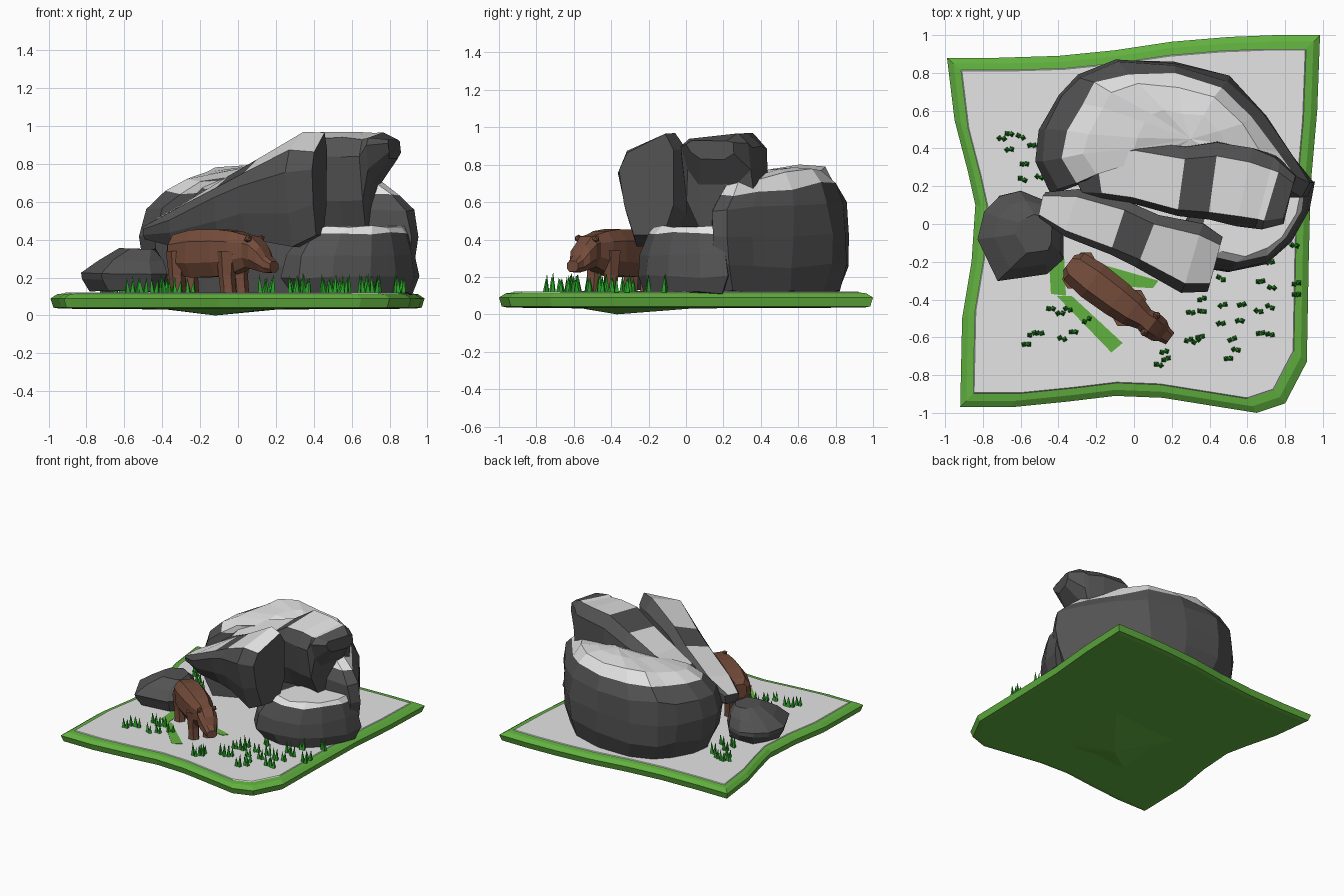
import bpy, bmesh, math, random
from mathutils import Vector

if "Cube" in bpy.data.objects:
    bpy.data.objects.remove(bpy.data.objects["Cube"])
random.seed(4)

def mat(name, r, g, b):
    m = bpy.data.materials.new(name)
    m.diffuse_color = (r, g, b, 1)
    m.use_nodes = True
    m.node_tree.nodes["Principled BSDF"].inputs["Base Color"].default_value = m.diffuse_color
    return m

ROCK = mat("dark rock", .085, .085, .086)
SNOW = mat("pale stone", .78, .78, .78)
GREEN = mat("rim green", .12, .44, .05)
GRASS = mat("grass green", .022, .36, .02)
BROWN = mat("bear brown", .175, .072, .043)

def skin(name, rings, mats, rule=None, jitter=0, tip0=None, tip1=None):
    """Bridge closed rings; ends are fans (if a tip is given) or flat caps.
    rule(segment, side) gives the material; segment -1 / 99 are the ends."""
    rule = rule or (lambda i, j: 0)
    bm = bmesh.new()
    j3 = lambda: Vector([random.uniform(-jitter, jitter) for _ in range(3)])
    vs = [[bm.verts.new(Vector(p) + j3()) for p in r] for r in rings]
    n = len(rings[0])
    for i in range(len(vs) - 1):
        for j in range(n):
            k = (j + 1) % n
            f = bm.faces.new((vs[i][j], vs[i][k], vs[i + 1][k], vs[i + 1][j]))
            f.material_index = rule(i, j)
    for ring, tip, seg in ((vs[0], tip0, -1), (vs[-1], tip1, 99)):
        if tip:
            c = bm.verts.new(tip)
            fs = [bm.faces.new((ring[j], ring[(j + 1) % n], c)) for j in range(n)]
        else:
            fs = [bm.faces.new(ring)]
        for f in fs:
            f.material_index = rule(seg, 0)
    bmesh.ops.recalc_face_normals(bm, faces=bm.faces)
    return finish(name, bm, mats)

def finish(name, bm, mats):
    me = bpy.data.meshes.new(name)
    bm.to_mesh(me)
    bm.free()
    for m in mats:
        me.materials.append(m)
    ob = bpy.data.objects.new(name, me)
    bpy.context.collection.objects.link(ob)
    return ob

def stack(outline, pivot, levels):
    """Horizontal rings: outline scaled about pivot, per (z, scale, tilt along y)."""
    px, py = pivot
    return [[(px + (x - px) * s, py + (y - py) * s, z + t * (y - py)) for x, y in outline]
            for z, s, t in levels]

def loft(path, flat=.7, prof=None):
    """Upright eight-sided rings along a path of (x, y, half width, low z, high z)."""
    prof = prof or [(-flat, 1), (flat, 1), (1, .75), (1, .3), (flat, 0), (-flat, 0), (-1, .3), (-1, .75)]
    rings = []
    for i, (x, y, w, lo, hi) in enumerate(path):
        a, b = path[max(i - 1, 0)], path[min(i + 1, len(path) - 1)]
        d = Vector((b[0] - a[0], b[1] - a[1])).normalized()
        rings.append([(x - d.y * w * u, y + d.x * w * u, lo + (hi - lo) * v) for u, v in prof])
    return rings

# Ground slab: wavy green base with a local dip below and a pale top
edge = [(-.99, .88), (-.72, .88), (-.4, .89), (-.1, .92), (.2, .965), (.5, .99), (.75, 1), (.985, 1),
        (.97, .6), (.935, .2), (.925, -.2), (.915, -.73), (.8, -.95), (.65, -1), (.4, -.96), (.15, -.92),
        (-.1, -.91), (-.35, -.94), (-.65, -.97), (-.92, -.97), (-.91, -.5), (-.86, -.2), (-.84, .1),
        (-.88, .28), (-.95, .55)]
skin("ground", stack(edge, (-.12, -.37), [(.032, .3, 0)]) + stack(edge, (0, 0),
     [(.036, .95, 0), (.042, .985, 0), (.09, 1, 0), (.112, .965, 0), (.117, .925, 0), (.122, .92, 0)]),
     [GREEN, SNOW], lambda i, j: int(i in (5, 99)), tip0=(-.12, -.37, 0))

# Green patches showing through the pale ground
patches = [[(-.45, -.2), (-.37, -.17), (-.36, -.38), (-.44, -.37)],
           [(-.41, -.38), (-.33, -.38), (-.06, -.63), (-.12, -.68)],
           [(-.15, -.22), (.13, -.3), (.1, -.34), (-.07, -.33)]]
for p in patches:
    skin("green_patch", stack(p, p[0], [(.118, 1, 0), (.1245, 1, 0)]), [GREEN])

# Large back boulder with a pale domed top
big = [(-.53, .33), (-.5, .5), (-.4, .68), (-.3, .8), (-.1, .87), (.2, .86), (.5, .78), (.7, .58),
       (.85, .36), (.96, .22), (.92, .14), (.7, .13), (.4, .22), (.1, .3), (-.2, .26), (-.44, .16)]
skin("back_boulder", stack(big, (.3, .45), [(.115, .88, 0), (.26, .97, 0), (.42, 1, 0), (.575, .96, .06),
     (.665, .83, .1), (.74, .68, .1), (.765, .35, .06)]), [ROCK, SNOW],
     lambda i, j: int(i >= 4), .013, tip1=(.3, .45, .775))

# Low rock on the right of the cave
low = [(.23, -.12), (.32, -.22), (.5, -.255), (.7, -.21), (.83, -.1), (.93, .08), (.955, .22),
       (.6, .25), (.3, .12)]
skin("right_rock", stack(low, (.72, .0), [(.115, .86, 0), (.2, 1, 0), (.32, .95, 0), (.435, .78, 0),
     (.467, .64, 0)]), [ROCK, SNOW], lambda i, j: int(i >= 3), .009)

# Small rock on the left
left = [(-.83, -.08), (-.8, .06), (-.72, .15), (-.6, .18), (-.47, .13), (-.37, 0), (-.38, -.18),
        (-.46, -.26), (-.72, -.3)]
skin("left_rock", stack(left, (-.47, -.04), [(.13, .85, 0), (.19, .98, 0), (.22, 1, 0), (.29, .75, 0),
     (.35, .42, 0)]), [ROCK], None, .008)

# Two leaning slabs forming the cave roof, tops tipped towards the front
def slab_profile(drop):
    return [(-.75, 1 - drop), (.65, 1), (1, .85), (1, .3), (.6, 0), (-.45, 0), (-.8, .3), (-1, .82 - drop)]

slab_a = [(-.49, .1, .07, .4, .48), (-.33, .06, .13, .37, .58), (-.08, -.02, .15, .4, .735),
          (.07, -.09, .15, .41, .83), (.31, -.18, .19, .36, .975), (.43, -.21, .15, .42, .96)]
slab_b = [(-.3, .23, .08, .46, .58), (-.19, .27, .15, .42, .68), (0, .275, .17, .42, .77),
          (.25, .225, .19, .42, .86), (.42, .225, .21, .45, .965), (.58, .19, .21, .45, .97),
          (.69, .165, .2, .45, .965), (.725, .155, .19, .7, .96), (.82, .13, .13, .83, .93)]
skin("front_slab", loft(slab_a, prof=slab_profile(.17)), [ROCK, SNOW],
     lambda i, j: int(j == 0 and i in (0, 1, 3, 4)), .006)
skin("rear_slab", loft(slab_b, prof=slab_profile(.07)), [ROCK, SNOW],
     lambda i, j: int(j == 0 and i in (1, 2, 4, 5, 6)), .008)

# Bear, placed along its own axis
def on_bear(t, side=0):
    return (-.345 + .8 * t + .6 * side, -.205 - .6 * t + .8 * side)

spine = [(0, .05, .29, .395), (.035, .09, .22, .425), (.16, .105, .2, .452), (.32, .1, .205, .455),
         (.42, .088, .22, .445), (.5, .062, .255, .425), (.55, .072, .245, .415), (.6, .066, .232, .37),
         (.63, .046, .225, .315), (.67, .038, .228, .285)]
skin("bear_body", loft([(*on_bear(t), w, lo, hi) for t, w, lo, hi in spine], .55), [BROWN])
hexa = [(math.cos(a * math.pi / 3), math.sin(a * math.pi / 3)) for a in range(6)]
for t, label in ((.07, "rear"), (.4, "front")):
    for side in (-.056, .056):
        x, y = on_bear(t, side)
        rings = [[(x + r * u + o, y + r * v - .7 * o, z) for u, v in hexa]
                 for z, r, o in ((.115, .044, .008), (.145, .042, .006), (.21, .044, 0), (.34, .058, 0))]
        skin(label + "_leg", rings, [BROWN])
for side in (-.056, .056):
    bm = bmesh.new()
    bmesh.ops.create_icosphere(bm, subdivisions=1, radius=.022)
    finish("bear_ear", bm, [BROWN]).location = (*on_bear(.54, side), .405)

# Grass tufts: tapered four-sided blades
tufts = [(-.7, .45), (-.66, .47), (-.6, .46), (-.66, .4), (-.54, .42), (-.58, .31), (-.59, .24), (-.5, .25),
         (-.44, -.44), (-.39, -.48), (-.35, -.45), (-.54, -.58), (-.5, -.57), (-.57, -.63), (-.38, -.61),
         (-.32, -.57), (-.25, -.51), (.16, -.67), (.13, -.75), (.17, -.71), (.3, -.46), (.36, -.46),
         (.36, -.4), (.29, -.61), (.33, -.62), (.35, -.6), (.47, -.43), (.57, -.43), (.46, -.52),
         (.56, -.52), (.52, -.61), (.54, -.67), (.5, -.71), (.66, -.46), (.72, -.44), (.67, -.58),
         (.72, -.58), (.73, -.12), (.72, -.21), (.67, -.31), (.73, -.34), (.85, -.12), (.86, -.32),
         (.86, -.37), (.46, -.29)]
bm = bmesh.new()
for x, y in tufts:
    for b in range(2):
        bx, by = x + (b - .5) * .024, y + random.uniform(-.01, .01)
        h, spin = random.uniform(.065, .105), random.uniform(0, 1.5)
        base = [bm.verts.new((bx + .017 * math.cos(a * math.pi / 2 + spin),
                              by + .017 * math.sin(a * math.pi / 2 + spin), .118)) for a in range(4)]
        top = bm.verts.new((bx + (b - .5) * .012, by, .12 + h))
        for j in range(4):
            bm.faces.new((base[j], base[(j + 1) % 4], top))
        bm.faces.new(base[::-1])
finish("grass", bm, [GRASS])
